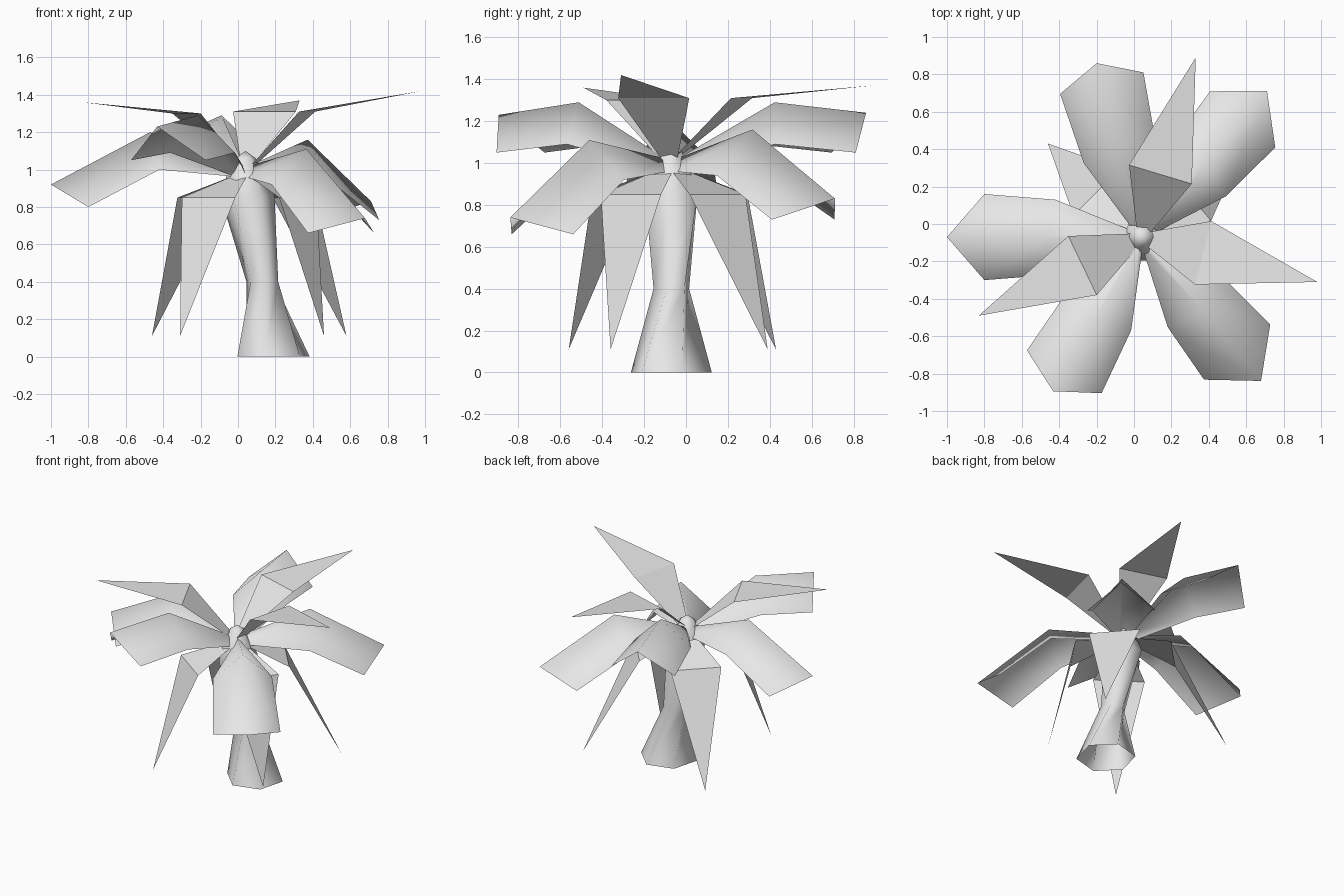
import bpy, bmesh, math
from mathutils import Vector

if "Cube" in bpy.data.objects:
    bpy.data.objects.remove(bpy.data.objects["Cube"], do_unlink=True)

GREY = (0.8, 0.8, 0.8, 1)
mat = bpy.data.materials.new("plain_grey")
mat.use_nodes = True
mat.diffuse_color = GREY
mat.node_tree.nodes["Principled BSDF"].inputs["Base Color"].default_value = GREY

CROWN = Vector((0.04, -0.07, 0))


def make_object(name, rows, closed=False, smooth=True):
    """Skin consecutive rows of points; a one-point row makes a tip."""
    bm = bmesh.new()
    rings = [[bm.verts.new(p) for p in row] for row in rows]
    for a, b in zip(rings, rings[1:]):
        n = max(len(a), len(b))
        for i in range(n if closed else n - 1):
            j = (i + 1) % n
            if len(a) == 1:
                bm.faces.new((a[0], b[j], b[i]))
            elif len(b) == 1:
                bm.faces.new((a[i], a[j], b[0]))
            else:
                bm.faces.new((a[i], a[j], b[j], b[i]))
    bmesh.ops.recalc_face_normals(bm, faces=bm.faces)
    if not closed and sum(f.normal.z for f in bm.faces) < 0:
        bmesh.ops.reverse_faces(bm, faces=bm.faces)
    for f in bm.faces:
        f.smooth = smooth
    mesh = bpy.data.meshes.new(name)
    bm.to_mesh(mesh)
    bm.free()
    mesh.materials.append(mat)
    obj = bpy.data.objects.new(name, mesh)
    bpy.context.collection.objects.link(obj)


def frame(tip):
    """Point builder in a leaf's own frame: outward, sideways, height."""
    u = (Vector((tip[0], tip[1], 0)) - CROWN).normalized()
    v = Vector((-u.y, u.x, 0))
    return lambda r, s, z: CROWN + u * r + v * s + Vector((0, 0, z))


def broad_leaf(name, tip, tip_r, edge_r, mid_z, mid_edge_z, tip_z, tip_edge_z):
    """Arched leaf with a raised middle rib and a pointed blunt end."""
    p = frame(tip)
    rows = [[p(0.04, -0.03, 0.96), p(0.03, 0, 1.02), p(0.04, 0.03, 0.96)],
            [p(0.46, -0.2, mid_edge_z), p(0.51, 0, mid_z), p(0.46, 0.2, mid_edge_z)],
            [p(edge_r, -0.23, tip_edge_z), p(tip_r, 0, tip_z), p(edge_r, 0.23, tip_edge_z)]]
    make_object(name, rows)


def pointed_leaf(name, tip, tip_z, mid_r, mid_z, base_z):
    """Flat kite-shaped leaf bent across its widest line."""
    p = frame(tip)
    rows = [[p(0.04, -0.04, base_z), p(0.04, 0.04, base_z)],
            [p(mid_r, -0.175, mid_z), p(mid_r, 0.175, mid_z)],
            [(tip[0], tip[1], tip_z)]]
    make_object(name, rows, smooth=False)


# Twisted trunk, ending in a small bud: centre x, height, radius, turn
rows = []
for x, z, r, turn in [(0.19, 0, 0.2, 15), (0.13, 0.4, 0.088, 45),
                      (0.05, 0.86, 0.145, 60), (0.04, 0.97, 0.1, 60),
                      (0.04, 1.06, 0.055, 60)]:
    rows.append([(x + r * math.cos(math.radians(turn + 60 * i)),
                  -0.07 + r * math.sin(math.radians(turn + 60 * i)), z) for i in range(6)])
rows.append([(0.04, -0.07, 1.1)])
make_object("trunk", rows, closed=True)

# Broad arched leaves
broad_leaf("broad_leaf_back", (-0.2, 0.86), 0.96, 0.85, 1.29, 1.09, 1.24, 1.05)
broad_leaf("broad_leaf_front", (-0.43, -0.89), 0.95, 0.83, 1.29, 1.09, 1.23, 1.05)
broad_leaf("broad_leaf_right", (-1, -0.07), 1.04, 0.84, 1.2, 1.0, 0.92, 0.8)
broad_leaf("broad_leaf_back_left", (0.71, 0.71), 1.03, 0.83, 1.16, 0.94, 0.83, 0.73)
broad_leaf("broad_leaf_front_left", (0.68, -0.84), 1.0, 0.8, 1.11, 0.92, 0.74, 0.66)

# Raised pointed leaves
pointed_leaf("raised_leaf_back", (0.33, 0.89), 1.37, 0.35, 1.31, 1.04)
pointed_leaf("raised_leaf_left", (0.98, -0.31), 1.42, 0.34, 1.31, 1.02)
pointed_leaf("raised_leaf_right", (-0.83, -0.49), 1.36, 0.35, 1.3, 1.02)

# Hanging pointed leaves
for name, tip in [("back_right", (-0.46, 0.43)), ("front_right", (-0.31, -0.56)),
                  ("back_left", (0.58, 0.39)), ("front_left", (0.46, -0.36))]:
    pointed_leaf("hanging_leaf_" + name, tip, 0.11, 0.34, 0.85, 0.97)
